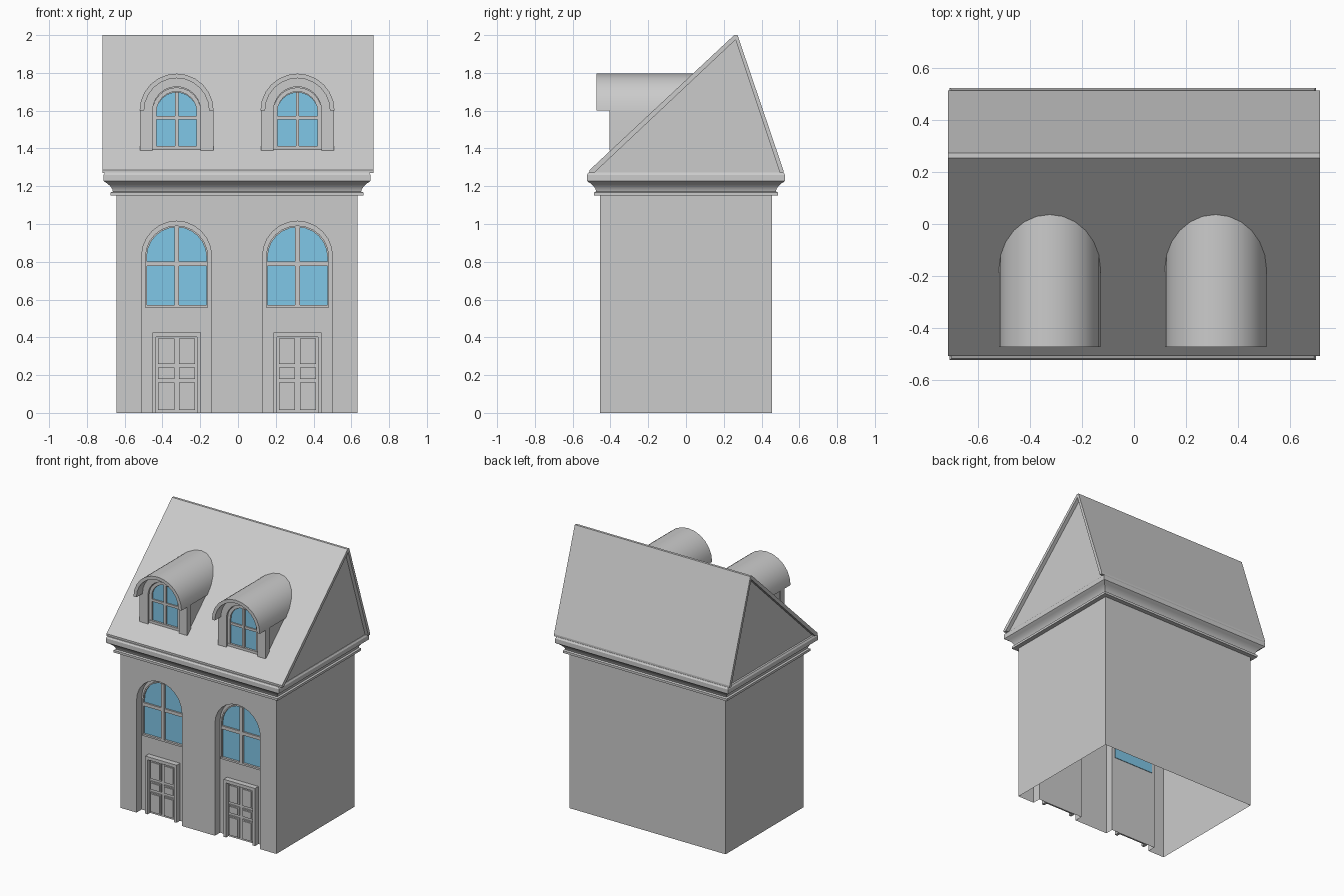
import bpy, bmesh, math

if "Cube" in bpy.data.objects:
    bpy.data.objects.remove(bpy.data.objects["Cube"])


def material(name, rgb):
    m = bpy.data.materials.new(name)
    m.diffuse_color = (*rgb, 1)
    m.use_nodes = True
    m.node_tree.nodes["Principled BSDF"].inputs["Base Color"].default_value = (*rgb, 1)
    return m


STONE = material("grey stone", (0.6, 0.6, 0.6))
GLASS = material("blue glass", (0.22, 0.58, 0.81))


def finish(name, bm, mat, smooth=False):
    bmesh.ops.recalc_face_normals(bm, faces=bm.faces)
    mesh = bpy.data.meshes.new(name)
    bm.to_mesh(mesh)
    bm.free()
    mesh.materials.append(mat)
    ob = bpy.data.objects.new(name, mesh)
    bpy.context.collection.objects.link(ob)
    if smooth:
        bpy.ops.object.select_all(action="DESELECT")
        ob.select_set(True)
        bpy.context.view_layer.objects.active = ob
        bpy.ops.object.shade_smooth_by_angle(angle=math.radians(30))
    return ob


def build(name, pieces, mat, smooth=False, axis="y"):
    """Each piece is an outline extruded between two depths along the axis."""
    bm = bmesh.new()
    for outline, a, b in pieces:
        def ring(d):
            return [bm.verts.new((u, d, v) if axis == "y" else (d, u, v)) for u, v in outline]
        r0, r1 = ring(a), ring(b)
        bm.faces.new(r0)
        bm.faces.new(r1[::-1])
        n = len(r0)
        for i in range(n):
            bm.faces.new((r0[i], r0[(i + 1) % n], r1[(i + 1) % n], r1[i]))
    return finish(name, bm, mat, smooth)


def rect(x0, x1, z0, z1):
    return [(x0, z0), (x1, z0), (x1, z1), (x0, z1)]


def arch(cx, r, z0, spring, n=12):
    """Open arch outline from lower left, over the top, to lower right."""
    arc = [(cx - r * math.cos(math.pi * i / n), spring + r * math.sin(math.pi * i / n))
           for i in range(n + 1)]
    return [(cx - r, z0)] * (z0 < spring) + arc + [(cx + r, z0)] * (z0 < spring)


def band(cx, outer, inner, z0, spring):
    return arch(cx, outer, z0, spring) + arch(cx, inner, z0, spring)[::-1]


MID = -0.005
BAYS = {"right": MID - 0.32, "left": MID + 0.32}
X0, X1, Y, TOP = MID - 0.637, MID + 0.637, 0.455, 1.16
RECESS = -0.395

# House walls, open underneath, with two arched recesses in the front
bm = bmesh.new()
arches = [arch(c, 0.185, 0, 0.83) for c in BAYS.values()]
front = [bm.verts.new((x, -Y, z)) for x, z in [(X0, 0)] + arches[0] + arches[1] + [(X1, 0), (X1, TOP), (X0, TOP)]]
bm.faces.new(front)
start = 1
for outline in arches:
    back = [bm.verts.new((x, RECESS, z)) for x, z in outline]
    bm.faces.new(back)
    edge = front[start:start + len(outline)]
    for i in range(len(outline) - 1):
        bm.faces.new((edge[i], edge[i + 1], back[i + 1], back[i]))
    start += len(outline)
corners = [front[0], front[-3], front[-2], front[-1]]
rear = [bm.verts.new((v.co.x, Y, v.co.z)) for v in corners]
bm.faces.new(rear)
for i in (1, 2, 3):
    j = (i + 1) % 4
    bm.faces.new((corners[i], corners[j], rear[j], rear[i]))
finish("house_walls", bm, STONE)

# Moulded cornice around the top of the walls: (overhang, height)
profile = [(0, 1.15), (0.032, 1.15), (0.032, 1.167), (0.02, 1.172), (0.024, 1.185), (0.034, 1.2),
           (0.05, 1.215), (0.062, 1.222), (0.07, 1.228), (0.07, 1.26), (0.062, 1.272)]
bm = bmesh.new()
rings = [[bm.verts.new((x, y, z)) for x, y in
          [(X0 - o, -Y - o), (X1 + o, -Y - o), (X1 + o, Y + o), (X0 - o, Y + o)]] for o, z in profile]
for a, b in zip(rings, rings[1:]):
    for i in range(4):
        bm.faces.new((a[i], a[(i + 1) % 4], b[(i + 1) % 4], b[i]))
bm.faces.new(rings[0])
bm.faces.new(rings[-1])
finish("cornice", bm, STONE, True)

# Roof slabs with recessed gables
EAVE, RIDGE = 1.27, 2.0
roof = [(-0.51, EAVE), (-0.51, EAVE + 0.016), (0.255, RIDGE), (0.273, RIDGE), (0.515, EAVE + 0.016),
        (0.515, EAVE), (0.497, EAVE), (0.262, 1.975), (-0.487, EAVE)]
build("roof_slabs", [(roof, -0.717, 0.717)], STONE, axis="x")
build("gable_walls", [([(-0.492, EAVE), (0.5, EAVE), (0.262, 1.98)], -0.69, 0.69)], STONE, axis="x")

for side, c in BAYS.items():
    # Tall arched window in the recess
    build(side + "_window_glass", [(arch(c, 0.16, 0.57, 0.825), RECESS - 0.004, RECESS + 0.004)], GLASS)
    build(side + "_window_frame", [
        (band(c, 0.167, 0.158, 0.565, 0.825), RECESS - 0.015, RECESS),
        (rect(c - 0.167, c + 0.167, 0.558, 0.572), RECESS - 0.02, RECESS),
        (rect(c - 0.012, c + 0.012, 0.57, 0.984), RECESS - 0.02, RECESS),
        (rect(c - 0.16, c + 0.16, 0.778, 0.802), RECESS - 0.017, RECESS)], STONE)

    # Panelled door with casing
    build(side + "_door_casing", [
        (rect(c - 0.128, c - 0.108, 0, 0.425), RECESS - 0.04, RECESS),
        (rect(c + 0.108, c + 0.128, 0, 0.425), RECESS - 0.04, RECESS),
        (rect(c - 0.108, c + 0.108, 0.402, 0.425), RECESS - 0.04, RECESS)], STONE)
    panels = [(rect(c - 0.108, c + 0.108, 0, 0.402), RECESS - 0.012, RECESS)]
    for z0, z1 in ((0.015, 0.16), (0.18, 0.24), (0.26, 0.395)):
        for x in (c - 0.055, c + 0.055):
            panels.append((rect(x - 0.043, x + 0.043, z0, z1), RECESS - 0.022, RECESS - 0.01))
            panels.append((rect(x - 0.034, x + 0.034, z0 + 0.009, z1 - 0.009), RECESS - 0.028, RECESS - 0.02))
    build(side + "_door", panels, STONE)

    # Dormer: body, arched surround, barrel hood
    build(side + "_dormer_body", [(arch(c, 0.188, 1.38, 1.6), -0.37, 0.03)], STONE, True)
    build(side + "_dormer_surround", [(band(c, 0.194, 0.127, 1.388, 1.6), -0.405, -0.36)], STONE, True)
    build(side + "_dormer_hood", [(band(c, 0.196, 0.172, 1.6, 1.6), -0.475, 0.05)], STONE, True)

    # Dormer window
    build(side + "_dormer_glass", [(arch(c, 0.108, 1.4, 1.59), -0.378, -0.369)], GLASS)
    build(side + "_dormer_frame", [
        (band(c, 0.128, 0.106, 1.39, 1.595), -0.39, -0.365),
        (rect(c - 0.127, c + 0.127, 1.39, 1.414), -0.393, -0.365),
        (rect(c - 0.009, c + 0.009, 1.41, 1.7), -0.39, -0.365),
        (rect(c - 0.107, c + 0.107, 1.553, 1.571), -0.387, -0.365)], STONE)
